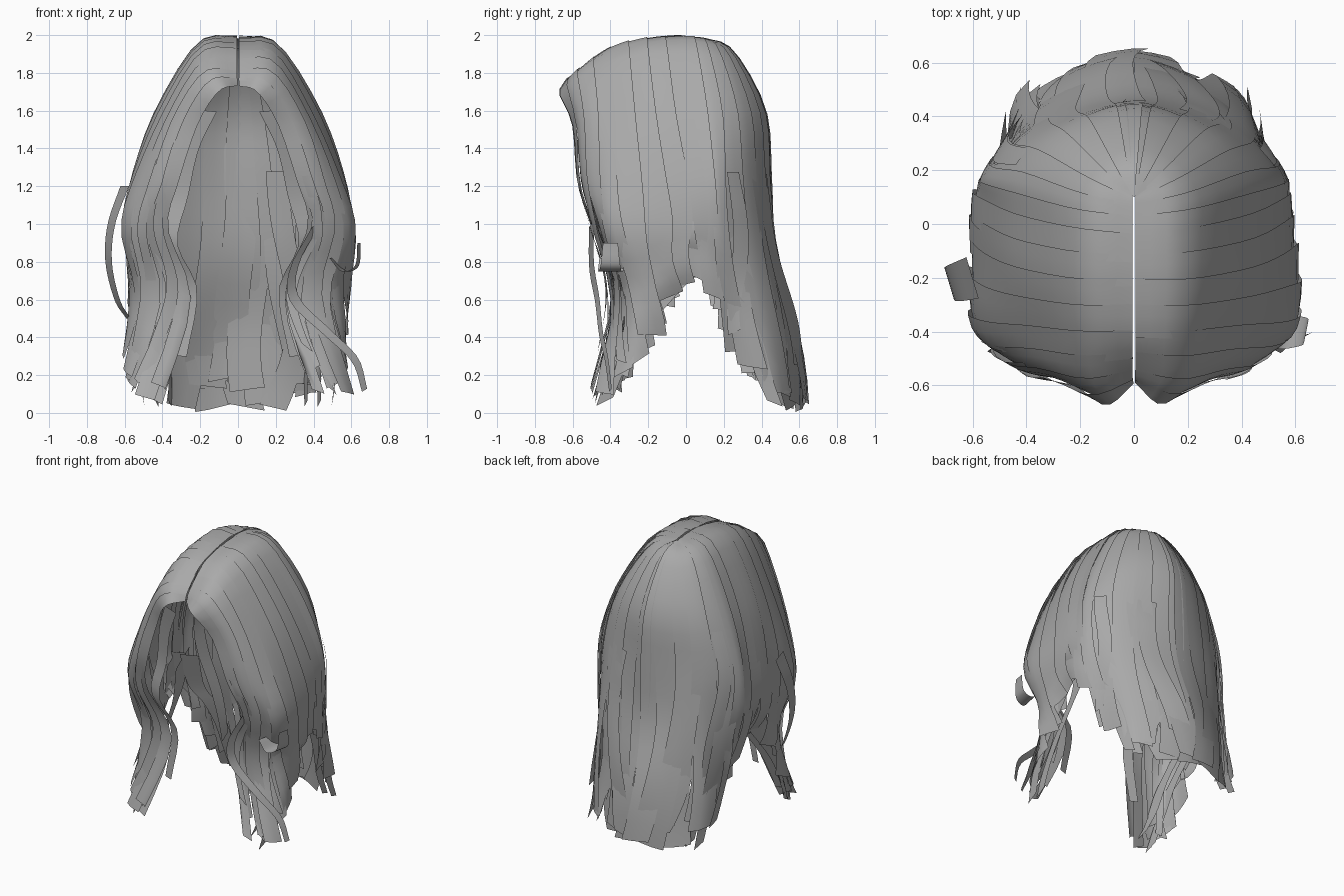
import bpy, math, random
from mathutils import Vector

if "Cube" in bpy.data.objects:
    bpy.data.objects.remove(bpy.data.objects["Cube"], do_unlink=True)
random.seed(4)

hair = bpy.data.materials.new("hair_grey")
hair.use_nodes = True
GREY = (0.4, 0.4, 0.4, 1)
hair.diffuse_color = GREY
hair.node_tree.nodes["Principled BSDF"].inputs["Base Color"].default_value = GREY

# Guide strands of the left half, root to tip, ordered from fringe to nape
FRONT = [
    [(.005, -.59, 1.73), (.10, -.67, 1.70), (.21, -.60, 1.53), (.31, -.57, 1.23), (.37, -.50, .98), (.25, -.39, .60), (.41, -.50, .04)],
    [(.005, -.55, 1.80), (.17, -.58, 1.79), (.33, -.54, 1.55), (.44, -.52, 1.23), (.50, -.46, .98), (.41, -.37, .60), (.55, -.45, .06)],
    [(.005, -.41, 1.92), (.19, -.41, 1.89), (.38, -.39, 1.58), (.53, -.38, 1.23), (.60, -.36, .95), (.54, -.28, .62), (.59, -.28, .22)],
    [(.005, -.22, 1.975), (.20, -.22, 1.94), (.42, -.18, 1.60), (.55, -.13, 1.25), (.60, -.08, 1.0), (.57, -.08, .82), (.52, -.06, .62)],
]
BACK = [
    [(.005, -.05, 1.99), (.20, -.03, 1.95), (.42, .02, 1.60), (.545, .08, 1.25), (.58, .10, 1.0), (.56, .10, .85), (.52, .11, .68)],
    [(.005, .07, 1.985), (.19, .10, 1.935), (.40, .17, 1.60), (.52, .19, 1.25), (.53, .21, .95), (.49, .23, .65), (.45, .28, .30)],
    [(.005, .10, 1.98), (.13, .20, 1.91), (.27, .32, 1.60), (.34, .35, 1.25), (.35, .39, .90), (.36, .44, .50), (.38, .51, .03)],
    [(0, .10, 1.98), (0, .24, 1.91), (0, .41, 1.60), (0, .44, 1.25), (0, .47, .85), (0, .57, .45), (0, .62, .02)],
]
GUIDES = [[Vector(p) for p in g] for g in FRONT + BACK]
GUIDES.append([Vector((-p.x, p.y, p.z)) for p in GUIDES[-2]])


def spline(pts, s):
    """Catmull-Rom point at s, counted in control points."""
    last = len(pts) - 1
    s = min(max(s, 0), last)
    i = min(int(s), last - 1)
    f = s - i
    b, c = pts[i], pts[i + 1]
    a = pts[i - 1] if i else b * 2 - c
    d = pts[i + 2] if i + 2 <= last else c * 2 - b
    return b + (c - a) * (f / 2) + (a * 2 - b * 5 + c * 4 - d) * (f * f / 2) \
        + (b * 3 - a - c * 3 + d) * (f ** 3 / 2)


def surface(u, t):
    return spline([spline(g, t * 6) for g in GUIDES], u)


def outward(u, t):
    e = .02
    t = min(max(t, e), 1 - e)
    u = min(max(u, e), 8 - e)
    du = surface(u + e, t) - surface(u - e, t)
    dt = surface(u, t + e) - surface(u, t - e)
    return dt.cross(du).normalized()


def make_sheet(name, rows, flip=False):
    """Join rows of points into a smooth open strip."""
    n = len(rows[0])
    faces = []
    for r in range(len(rows) - 1):
        for c in range(n - 1):
            f = [r * n + c, (r + 1) * n + c, (r + 1) * n + c + 1, r * n + c + 1]
            faces.append(f[::-1] if flip else f)
    mesh = bpy.data.meshes.new(name)
    mesh.from_pydata([p for row in rows for p in row], [], faces)
    mesh.materials.append(hair)
    mesh.shade_smooth()
    ob = bpy.data.objects.new(name, mesh)
    bpy.context.collection.objects.link(ob)


def lock(name, side, u0, u1, t0, t1, lift, wave):
    """One blunt ribbon of hair on the guide surface, shingled along one edge."""
    phase = random.uniform(0, math.tau)
    slant = random.uniform(-.06, .06)
    mid, half = (u0 + u1) / 2, (u1 - u0) / 2
    rows = []
    steps = 20
    for r in range(steps + 1):
        k = r / steps
        t = t0 + (t1 - t0) * k
        loose = max(0, t - .35) ** 1.5
        sway = wave * loose * math.sin(9 * t + phase)
        level = max(0, k - .5) * 1.8
        centre_z = surface(min(max(mid + sway, 0), 8), t).z
        row = []
        for c in range(4):
            v = c / 3
            u = min(max(mid + half * (2 * v - 1) + sway, 0), 8)
            bulge = lift + .012 * v * min(1, 5 * k) + .05 * loose * math.sin(11 * t + phase)
            p = surface(u, t) + outward(u, t) * bulge
            p.z += (centre_z - p.z) * level + slant * (v - .5) * level
            row.append((p.x * side, p.y, min(max(p.z, .005), 2)))
        rows.append(row)
    make_sheet(name, rows, side < 0)


def wisp(name, side, path, width, across):
    """Free curl: a tapering ribbon along a short path."""
    pts = [Vector(p) for p in path]
    across = Vector(across).normalized()
    rows = []
    for r in range(19):
        k = r / 18
        p = spline(pts, k * (len(pts) - 1))
        w = across * width * (1 - .5 * k) / 2
        rows.append([((p + w * s).x * side, (p + w * s).y, (p + w * s).z) for s in (-1, 0, 1)])
    make_sheet(name, rows, side < 0)


EDGES = [i / 2 for i in range(13)] + [6.35, 6.7, 7]

for side, label in ((1, "left"), (-1, "right")):
    # Outer layer from parting and crown
    for i, (a, b) in enumerate(zip(EDGES, EDGES[1:])):
        lock(f"{label}_outer_lock_{i}", side, a - .06, b + .1, 0,
             random.uniform(.97, 1), random.uniform(0, .008), .35)
    # Under layer closing the shell and fraying the tips
    for i, (a, b) in enumerate(zip(EDGES, EDGES[1:])):
        mid = (a + b) / 2 + random.uniform(.1, .25)
        lock(f"{label}_under_lock_{i}", side, mid - .25, mid + .25, random.uniform(.1, .2),
             random.uniform(.92, 1), -.02, .45)
    # Loose wavy strands at the front and nape
    for i in range(10):
        mid = random.uniform(.3, 2.2) if i % 2 else random.uniform(5.2, 6.5)
        lock(f"{label}_loose_strand_{i}", side, mid - .18, mid + .18, random.uniform(.35, .5),
             random.uniform(.9, 1), random.uniform(-.09, .02), .8)
    # Lower side locks sweeping forward and back
    for i, d in enumerate((0, .07)):
        wisp(f"{label}_forward_sweep_{i}", side, [(.55 - d, .06, .95), (.54 - d, 0, .74),
             (.53 - d, -.13, .58), (.52 - d, -.26, .42), (.52 - d, -.36, .24),
             (.5 - d, -.43, .06 + d)], .2, (.1, 1, .5))
        wisp(f"{label}_backward_sweep_{i}", side, [(.54 - d, .12, .95), (.52 - d, .17, .72),
             (.48 - d, .27, .57), (.45 - d, .35, .4), (.43 - d, .41, .2),
             (.43 - d, .47, .05)], .18, (-.2, 1, -.4))
    # Inner face-framing strand
    wisp(f"{label}_face_strand", side, [(.17, -.52, 1.6), (.26, -.46, 1.4), (.31, -.42, 1.15),
         (.36, -.42, .9), (.25, -.36, .65), (.3, -.36, .3)], .12, (1, .3, .1))

# Stray curls on each side
wisp("left_long_curl", 1, [(.42, -.5, 1.0), (.3, -.5, .78), (.3, -.47, .6), (.48, -.45, .42),
     (.62, -.42, .28), (.67, -.4, .12)], .07, (1, .5, .6))
wisp("left_flick_curl", 1, [(.5, -.38, .82), (.56, -.4, .75), (.63, -.4, .78), (.64, -.4, .9)],
     .16, (.2, 1, 0))
wisp("right_side_curl", -1, [(.6, -.2, 1.2), (.67, -.22, 1.0), (.685, -.22, .8),
     (.64, -.2, .6), (.58, -.2, .5)], .16, (.3, 1, 0))
